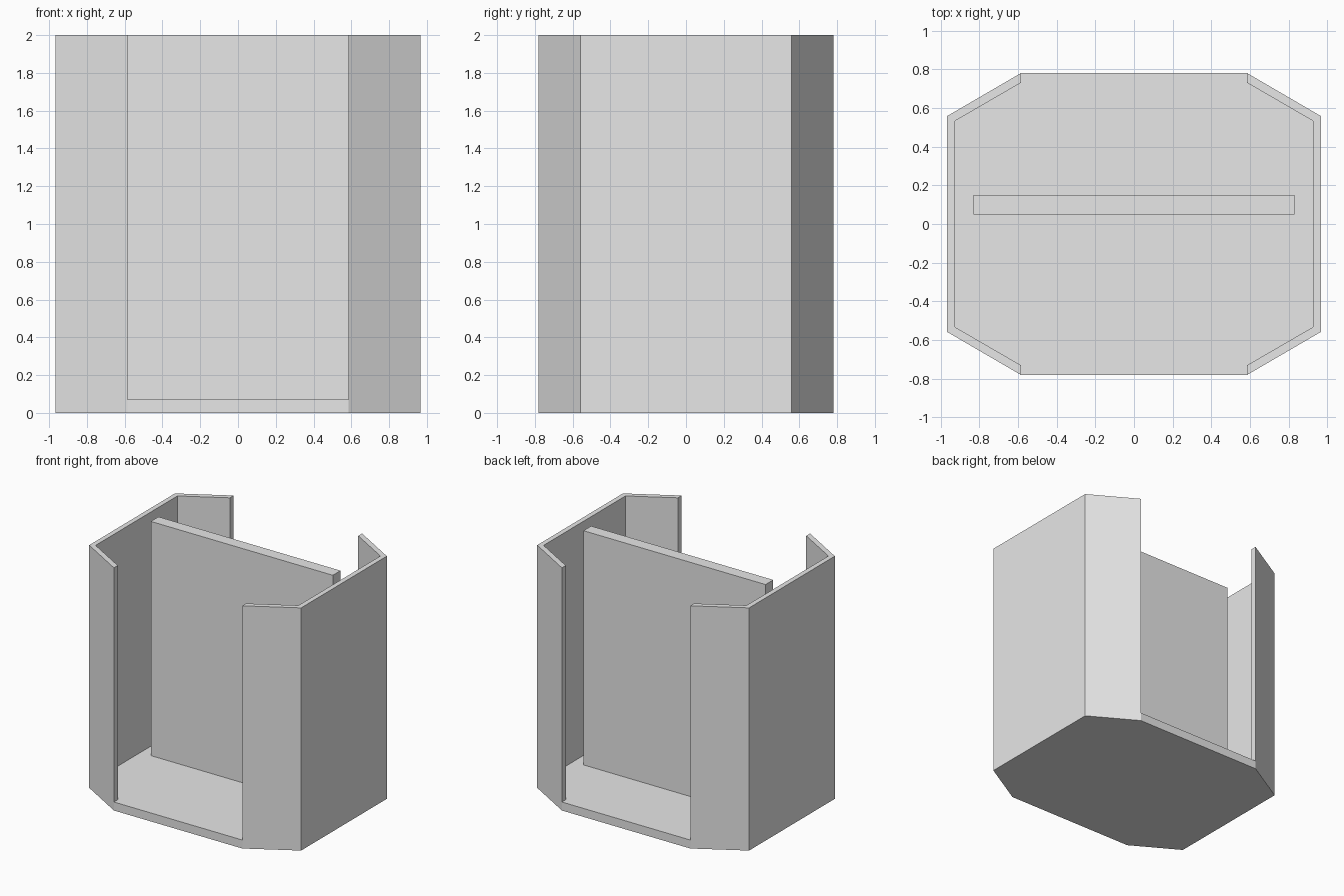
import bpy
import bmesh

cube = bpy.data.objects.get("Cube")
if cube:
    bpy.data.objects.remove(cube, do_unlink=True)

HEIGHT, FLOOR = 2.0, 0.07

grey = bpy.data.materials.new("plain grey")
grey.use_nodes = True
grey.diffuse_color = (0.8, 0.8, 0.8, 1)
grey.node_tree.nodes["Principled BSDF"].inputs["Base Color"].default_value = grey.diffuse_color


def prism(name, outline, bottom, top):
    """Extrude a flat outline upwards into a solid."""
    bm = bmesh.new()
    base = bm.faces.new([bm.verts.new((x, y, bottom)) for x, y in outline])
    raised = bmesh.ops.extrude_face_region(bm, geom=[base], use_keep_orig=True)["geom"]
    verts = [v for v in raised if isinstance(v, bmesh.types.BMVert)]
    bmesh.ops.translate(bm, verts=verts, vec=(0, 0, top - bottom))
    bmesh.ops.recalc_face_normals(bm, faces=bm.faces)
    mesh = bpy.data.meshes.new(name)
    bm.to_mesh(mesh)
    bm.free()
    mesh.materials.append(grey)
    obj = bpy.data.objects.new(name, mesh)
    bpy.context.collection.objects.link(obj)
    return obj


def four_way(quarter):
    """Mirror a quarter outline (front right, counter-clockwise) to all corners."""
    right = quarter + [(x, -y) for x, y in reversed(quarter)]
    return right + [(-x, y) for x, y in reversed(right)]


# Eight-sided housing with a floor, open at the front, back and top
housing = prism("housing", four_way([(0.585, -0.78), (0.966, -0.558)]), 0, HEIGHT)

# Cavity with front and back openings
cavity = prism("cavity_cutter",
               four_way([(0.585, -1), (0.585, -0.73), (0.925, -0.533)]),
               FLOOR, HEIGHT + 1)
cavity.hide_render = True
cut = housing.modifiers.new("hollow", "BOOLEAN")
cut.operation = "DIFFERENCE"
cut.solver = "EXACT"
cut.object = cavity
bpy.context.view_layer.objects.active = housing
housing.select_set(True)
bpy.ops.object.modifier_apply(modifier=cut.name)
bpy.data.objects.remove(cavity, do_unlink=True)

# Upright divider standing on the floor
prism("divider_panel", [(-0.83, 0.05), (0.83, 0.05), (0.83, 0.15), (-0.83, 0.15)],
      FLOOR, HEIGHT)
